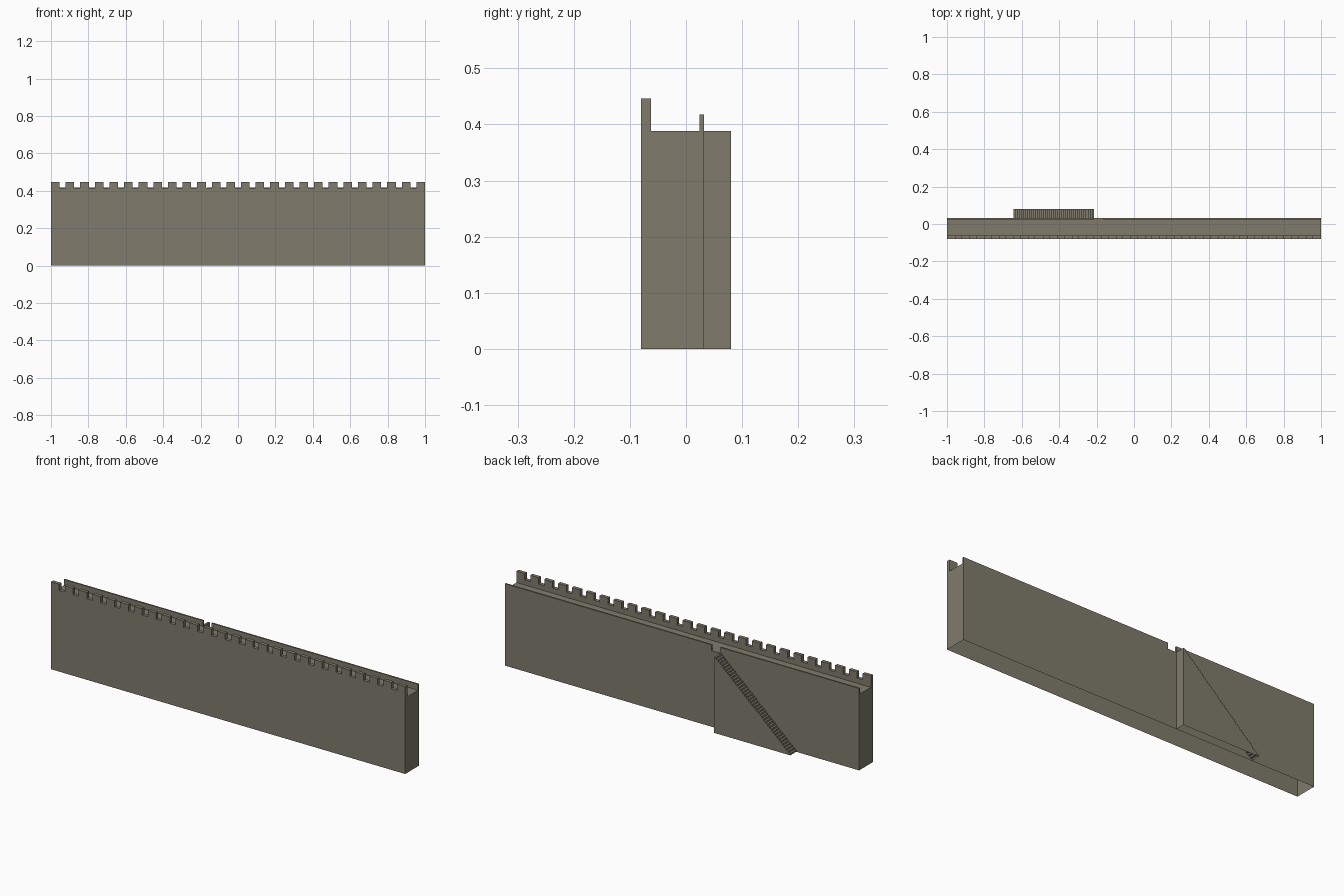
import bpy, bmesh

cube = bpy.data.objects.get("Cube")
if cube:
    bpy.data.objects.remove(cube, do_unlink=True)

stone = bpy.data.materials.new("grey_brown_stone")
stone.use_nodes = True
colour = (0.214, 0.202, 0.15, 1)
stone.diffuse_color = colour
stone.node_tree.nodes["Principled BSDF"].inputs["Base Color"].default_value = colour


def prism(name, outline, y0, y1, hidden):
    """Extrude an x-z outline along y, then drop the faces the rule calls hidden."""
    bm = bmesh.new()
    base = bm.faces.new([bm.verts.new((x, y0, z)) for x, z in outline])
    side = bmesh.ops.extrude_face_region(bm, geom=[base], use_keep_orig=True)["geom"]
    verts = [v for v in side if isinstance(v, bmesh.types.BMVert)]
    bmesh.ops.translate(bm, verts=verts, vec=(0, y1 - y0, 0))
    bmesh.ops.recalc_face_normals(bm, faces=bm.faces[:])
    bm.normal_update()
    bmesh.ops.delete(bm, geom=[f for f in bm.faces if hidden(f.normal)], context="FACES")
    mesh = bpy.data.meshes.new(name)
    bm.to_mesh(mesh)
    bm.free()
    mesh.materials.append(stone)
    obj = bpy.data.objects.new(name, mesh)
    bpy.context.collection.objects.link(obj)
    return obj


def underside(n):
    return n.z < -0.9


def block(name, x0, x1, y0, y1, z0, z1):
    return prism(name, [(x0, z0), (x1, z0), (x1, z1), (x0, z1)], y0, y1, underside)


FRONT, BACK, WALK = -0.08, 0.032, 0.388
STAIR_LOW, STAIR_TOP = -0.645, -0.215

# Hollow wall, open underneath, with its walkway on top
block("wall_body", -1, 1, FRONT, BACK, 0, WALK)

# Front parapet: one crenellated outline
MERLONS, MERLON_W, SILL, CREST = 26, 0.046, 0.414, 0.446
pitch = (2 - MERLON_W) / (MERLONS - 1)
outline = [(-1, WALK)]
for i in range(MERLONS):
    x = -1 + i * pitch
    if i:
        outline.append((x, SILL))
    outline += [(x, CREST), (x + MERLON_W, CREST)]
    if i < MERLONS - 1:
        outline.append((x + MERLON_W, SILL))
outline.append((1, WALK))
prism("front_parapet", outline, FRONT, FRONT + 0.018, underside)

# Thin rear parapet with a gap at the head of the stairs
block("rear_parapet_right", -1, STAIR_TOP, BACK - 0.008, BACK, WALK, 0.418)
block("rear_parapet_left", -0.167, 1, BACK - 0.008, BACK, WALK, 0.418)

# Staircase against the back, open underneath and towards the wall
STEPS = 40
run, rise = (STAIR_TOP - STAIR_LOW) / STEPS, WALK / STEPS
outline = [(STAIR_LOW, 0)]
for i in range(STEPS):
    outline += [(STAIR_LOW + i * run, (i + 1) * rise),
                (STAIR_LOW + (i + 1) * run, (i + 1) * rise)]
outline.append((STAIR_TOP, 0))
prism("staircase", outline, BACK, 0.08, lambda n: underside(n) or n.y < -0.9)
